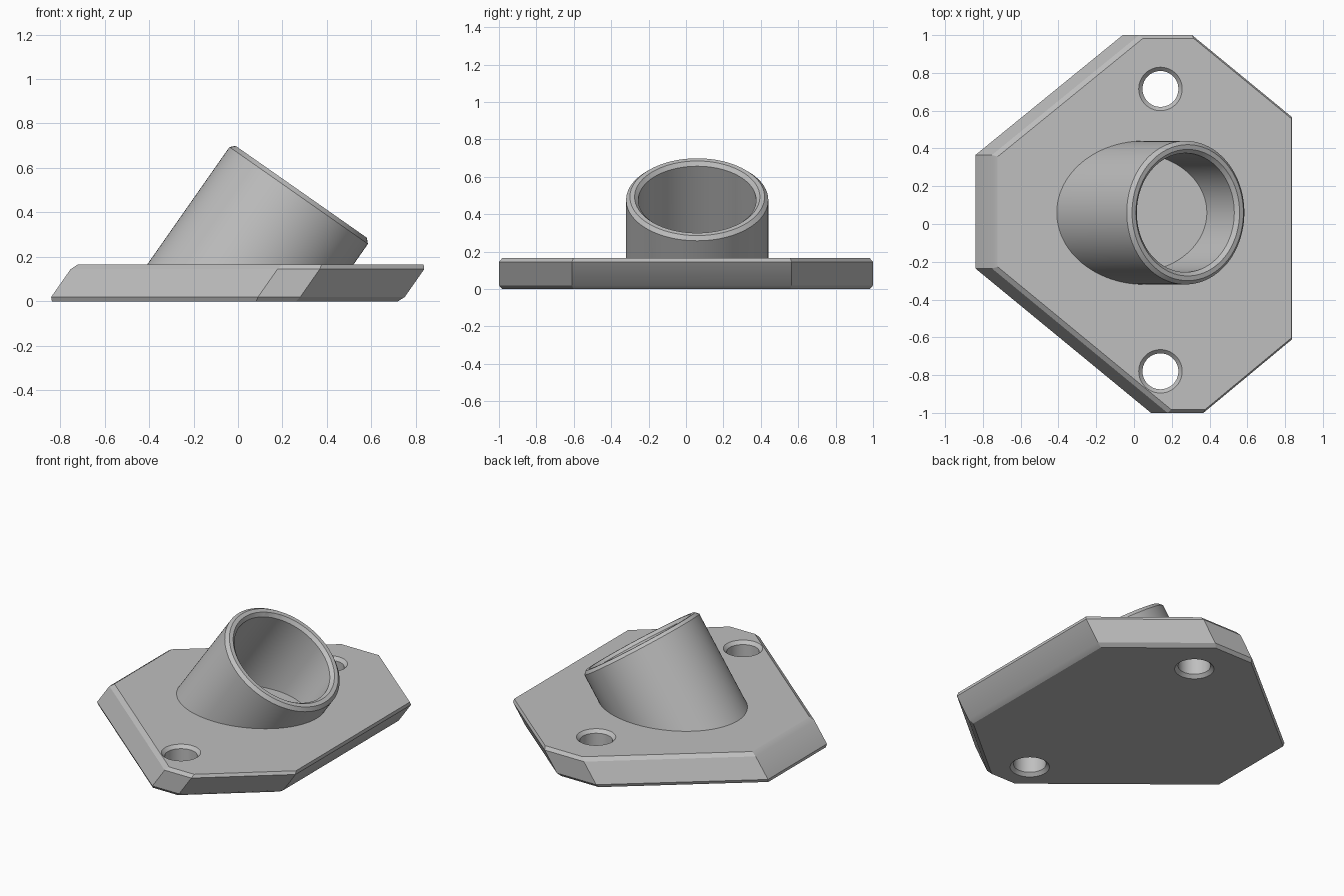
import bpy
import bmesh
import math
from mathutils import Vector

if "Cube" in bpy.data.objects:
    bpy.data.objects.remove(bpy.data.objects["Cube"], do_unlink=True)

SEGMENTS = 96
LEAN = math.radians(35)
AXIS = Vector((math.sin(LEAN), 0, math.cos(LEAN)))    # direction of the leaning socket
SIDE = Vector((math.cos(LEAN), 0, -math.sin(LEAN)))
DEPTH = Vector((0, 1, 0))
PLATE_TOP = 0.165
CHAMFER = 0.02
SOCKET_BASE = Vector((0.055, 0.06, PLATE_TOP))
SOCKET_LENGTH = 0.40

grey = bpy.data.materials.new("plain_grey")
grey.use_nodes = True
colour = (0.52, 0.52, 0.52, 1)
grey.diffuse_color = colour
grey.node_tree.nodes["Principled BSDF"].inputs["Base Color"].default_value = colour


def loft(name, rings):
    """Closed solid through a stack of matching rings."""
    bm = bmesh.new()
    loops = [[bm.verts.new(p) for p in ring] for ring in rings]
    for low, high in zip(loops, loops[1:]):
        for i in range(len(low)):
            j = (i + 1) % len(low)
            bm.faces.new((low[i], low[j], high[j], high[i]))
    bm.faces.new(loops[0])
    bm.faces.new(loops[-1])
    bmesh.ops.recalc_face_normals(bm, faces=bm.faces)
    mesh = bpy.data.meshes.new(name)
    bm.to_mesh(mesh)
    bm.free()
    mesh.materials.append(grey)
    obj = bpy.data.objects.new(name, mesh)
    bpy.context.collection.objects.link(obj)
    return obj


def angles():
    return [2 * math.pi * i / SEGMENTS for i in range(SEGMENTS)]


def socket_ring(radius, along=None, height=None):
    """Ring square to the socket axis, or the axis cylinder cut level at a height."""
    ring = []
    for a in angles():
        p = SOCKET_BASE + radius * (math.cos(a) * SIDE + math.sin(a) * DEPTH)
        slide = along if height is None else (height - p.z) / AXIS.z
        ring.append(p + slide * AXIS)
    return ring


def flat_ring(centre, radius, z):
    return [(centre[0] + radius * math.cos(a), centre[1] + radius * math.sin(a), z)
            for a in angles()]


def plate_ring(outline, inset, z):
    """Outline inset with mitred corners, then shifted along the lean."""
    pts = [Vector(p) for p in outline]
    ring = []
    for i, p in enumerate(pts):
        d1 = (p - pts[i - 1]).normalized()
        d2 = (pts[(i + 1) % len(pts)] - p).normalized()
        n1, n2 = Vector((-d1.y, d1.x)), Vector((-d2.y, d2.x))
        q = p + (n1 + n2) * inset / (1 + n1.dot(n2))
        ring.append((q.x + math.tan(LEAN) * (z - CHAMFER), q.y, z))
    return ring


def combine(target, other, operation):
    mod = target.modifiers.new(operation.lower(), "BOOLEAN")
    mod.operation = operation
    mod.solver = "EXACT"
    mod.object = other
    other.hide_render = True
    bpy.context.view_layer.objects.active = target
    bpy.ops.object.modifier_apply(modifier=mod.name)
    bpy.data.objects.remove(other, do_unlink=True)


# Leaning eight-sided base plate with chamfered rims
outline = [(-0.84, 0.365), (-0.84, -0.235), (0.09, -1), (0.28, -1),
           (0.75, -0.61), (0.75, 0.565), (0.22, 1), (-0.06, 1)]
flange = loft("socket_flange", [
    plate_ring(outline, 0.017, 0),
    plate_ring(outline, 0, CHAMFER),
    plate_ring(outline, 0, PLATE_TOP - CHAMFER),
    plate_ring(outline, 0.017, PLATE_TOP)])

# Leaning round socket
socket = loft("socket_wall", [
    socket_ring(0.38, height=0.05),
    socket_ring(0.38, along=SOCKET_LENGTH - CHAMFER),
    socket_ring(0.36, along=SOCKET_LENGTH)])
combine(flange, socket, "UNION")

# Blind bore with a level floor and a chamfered mouth
bore = loft("bore_cutter", [
    socket_ring(0.315, height=0.088),
    socket_ring(0.315, along=SOCKET_LENGTH - CHAMFER),
    socket_ring(0.335, along=SOCKET_LENGTH),
    socket_ring(0.355, along=SOCKET_LENGTH + CHAMFER)])
combine(flange, bore, "DIFFERENCE")

# Upright screw holes, chamfered at both ends
for centre in ((0.14, 0.715), (0.14, -0.78)):
    hole = loft("hole_cutter", [
        flat_ring(centre, 0.135, -CHAMFER),
        flat_ring(centre, 0.095, CHAMFER),
        flat_ring(centre, 0.095, PLATE_TOP - CHAMFER),
        flat_ring(centre, 0.135, PLATE_TOP + CHAMFER)])
    combine(flange, hole, "DIFFERENCE")

# Smooth round walls, crisp edges
bpy.ops.object.select_all(action="DESELECT")
flange.select_set(True)
bpy.context.view_layer.objects.active = flange
bpy.ops.object.shade_smooth_by_angle(angle=math.radians(25))
